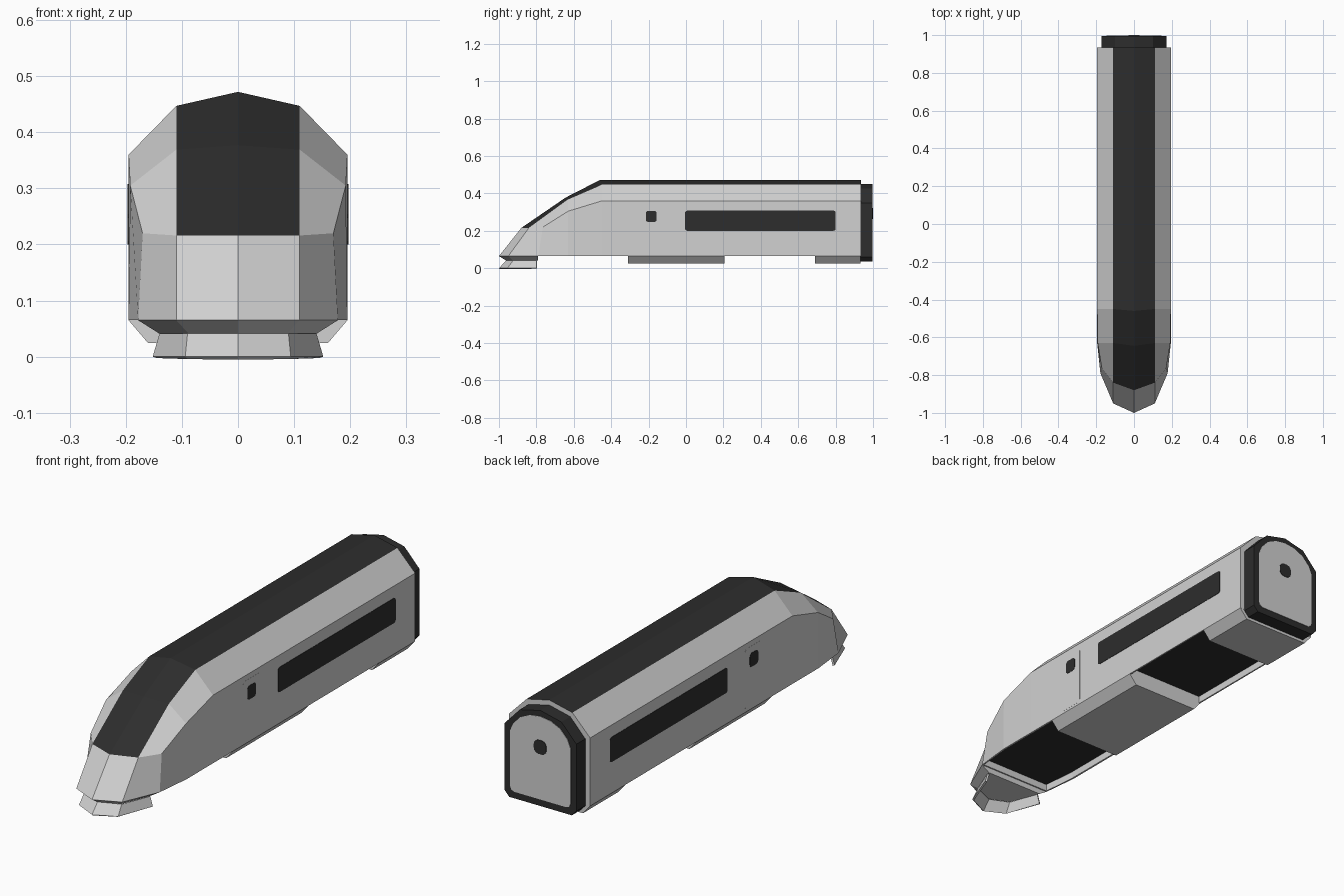
import bpy, bmesh, math

if "Cube" in bpy.data.objects:
    bpy.data.objects.remove(bpy.data.objects["Cube"])


def material(name, rgb):
    m = bpy.data.materials.new(name)
    m.diffuse_color = (*rgb, 1)
    m.use_nodes = True
    m.node_tree.nodes["Principled BSDF"].inputs["Base Color"].default_value = m.diffuse_color
    return m


LIGHT = material("light_grey", (0.64, 0.64, 0.64))
DARK = material("dark_grey", (0.026, 0.026, 0.026))


def finish(bm, name, *mats):
    bmesh.ops.recalc_face_normals(bm, faces=bm.faces)
    me = bpy.data.meshes.new(name)
    bm.to_mesh(me)
    bm.free()
    ob = bpy.data.objects.new(name, me)
    bpy.context.collection.objects.link(ob)
    for m in mats:
        me.materials.append(m)
    return ob


def prism(name, pts, axis, a, b, mat):
    """Extrude a 2D outline along x (outline y,z) or y (outline x,z)."""
    bm = bmesh.new()

    def place(p, t):
        return (t, p[0], p[1]) if axis == "x" else (p[0], t, p[1])
    r0 = [bm.verts.new(place(p, a)) for p in pts]
    r1 = [bm.verts.new(place(p, b)) for p in pts]
    bm.faces.new(r0)
    bm.faces.new(r1)
    n = len(pts)
    for i in range(n):
        j = (i + 1) % n
        bm.faces.new((r0[i], r0[j], r1[j], r1[i]))
    return finish(bm, name, mat)


def rounded(u0, u1, v0, v1, r, steps=3):
    pts = []
    corners = [(u1 - r, v1 - r), (u0 + r, v1 - r), (u0 + r, v0 + r), (u1 - r, v0 + r)]
    for k, (u, v) in enumerate(corners):
        for s in range(steps + 1):
            a = math.pi / 2 * (k + s / steps)
            pts.append((u + r * math.cos(a), v + r * math.sin(a)))
    return pts


def mirrored(half):
    """Half outline starting on the centre line -> full outline, right to left."""
    return half[::-1] + [(-p[0], *p[1:]) for p in half if p[0] > 0]


# Body shell: cross-sections (ridge, roof edge, shoulder, sill) from back to nose
stations = [
    [(0, .935, .472), (.11, .935, .447), (.195, .935, .36), (.195, .935, .065)],
    [(0, -.46, .472), (.11, -.45, .447), (.195, -.45, .36), (.195, -.45, .065)],
    [(0, -.645, .377), (.11, -.63, .369), (.192, -.63, .305), (.195, -.63, .065)],
    [(0, -.88, .216), (.11, -.84, .216), (.17, -.765, .22), (.178, -.79, .065)],
]
bm = bmesh.new()
rows = [[bm.verts.new(p) for p in mirrored(s)] for s in stations]
for r, q in zip(rows, rows[1:]):
    for i in range(6):
        bm.faces.new((r[i], r[i + 1], q[i + 1], q[i]))
bm.faces.new(rows[0])

# Nose and chin
tip = rows[3]
lip = [bm.verts.new(p) for p in mirrored([(0, -1, .065), (.11, -.95, .065)])]
lip = [tip[0]] + lip + [tip[6]]
chin = [bm.verts.new(p) for p in mirrored([(0, -.962, .041), (.088, -.925, .041), (.14, -.79, .041)])]
bm.faces.new((tip[0], tip[1], tip[2], lip[1]))
bm.faces.new((tip[6], tip[5], tip[4], lip[3]))
for i in (1, 2):
    bm.faces.new((tip[i + 1], tip[i + 2], lip[i + 1], lip[i]))
for i in range(4):
    bm.faces.new((lip[i], lip[i + 1], chin[i + 1], chin[i]))
bm.faces.new(chin)
bm.faces.new((lip[0], lip[4], chin[4], chin[0]))

# Recessed dark floor, dark roof and windscreen
floor = bm.faces.new([r[0] for r in rows] + [r[6] for r in rows[::-1]])
bmesh.ops.recalc_face_normals(bm, faces=bm.faces)
for f in bm.faces:
    if all(abs(v.co.x) < .12 and v.co.z > .2 for v in f.verts):
        f.material_index = 1
bmesh.ops.inset_individual(bm, faces=[floor], thickness=.008, depth=0)
bmesh.ops.inset_individual(bm, faces=[floor], thickness=.001, depth=-.03)
floor.material_index = 1
finish(bm, "body_shell", LIGHT, DARK)

# Plough: thin bent skirt under the nose
bm = bmesh.new()
top = [bm.verts.new(p) for p in mirrored([(0, -.962, .041), (.09, -.925, .041), (.14, -.8, .041)])]
low = [bm.verts.new(p) for p in mirrored([(0, -1, 0), (.094, -.955, 0), (.152, -.8, 0)])]
for i in range(4):
    bm.faces.new((top[i], low[i], low[i + 1], top[i + 1]))
plough = finish(bm, "plough", LIGHT)
solid = plough.modifiers.new("thickness", "SOLIDIFY")
solid.thickness = .008
# Make the wall grow towards the inside of the plough
front_y = plough.data.polygons[1].normal.y
solid.offset = -1 if front_y < 0 else 1

# Underfloor equipment boxes with sloping sides
box = [(.16, .024), (.195, .065), (.188, .066), (.187, .096),
       (-.187, .096), (-.188, .066), (-.195, .065), (-.16, .024)]
prism("middle_underfloor_box", box, "y", -.31, .205, LIGHT)
prism("rear_underfloor_box", box, "y", .69, .934, LIGHT)

# Rear gangway, its end panel and round window
prism("gangway", mirrored([(0, .45), (.1, .427), (.172, .35), (.172, .06), (.15, .036)]),
      "y", .93, .996, DARK)
prism("gangway_panel", mirrored([(0, .425), (.05, .418), (.095, .397), (.13, .36), (.145, .325),
                                 (.145, .085), (.139, .071), (.125, .065)]),
      "y", .99, .998, LIGHT)
prism("gangway_window", rounded(-.03, .03, .262, .322, .022), "y", .995, 1, DARK)

# Side windows and doors on both sides
for side, s in (("right", 1), ("left", -1)):
    prism(side + "_long_window", rounded(-.005, .8, .2, .308, .012), "x", s * .192, s * .1965, DARK)
    prism(side + "_door", rounded(-.245, -.125, .075, .337, .015), "x", s * .192, s * .1955, LIGHT)
    prism(side + "_door_window", rounded(-.215, -.157, .247, .307, .014), "x", s * .192, s * .1965, DARK)
